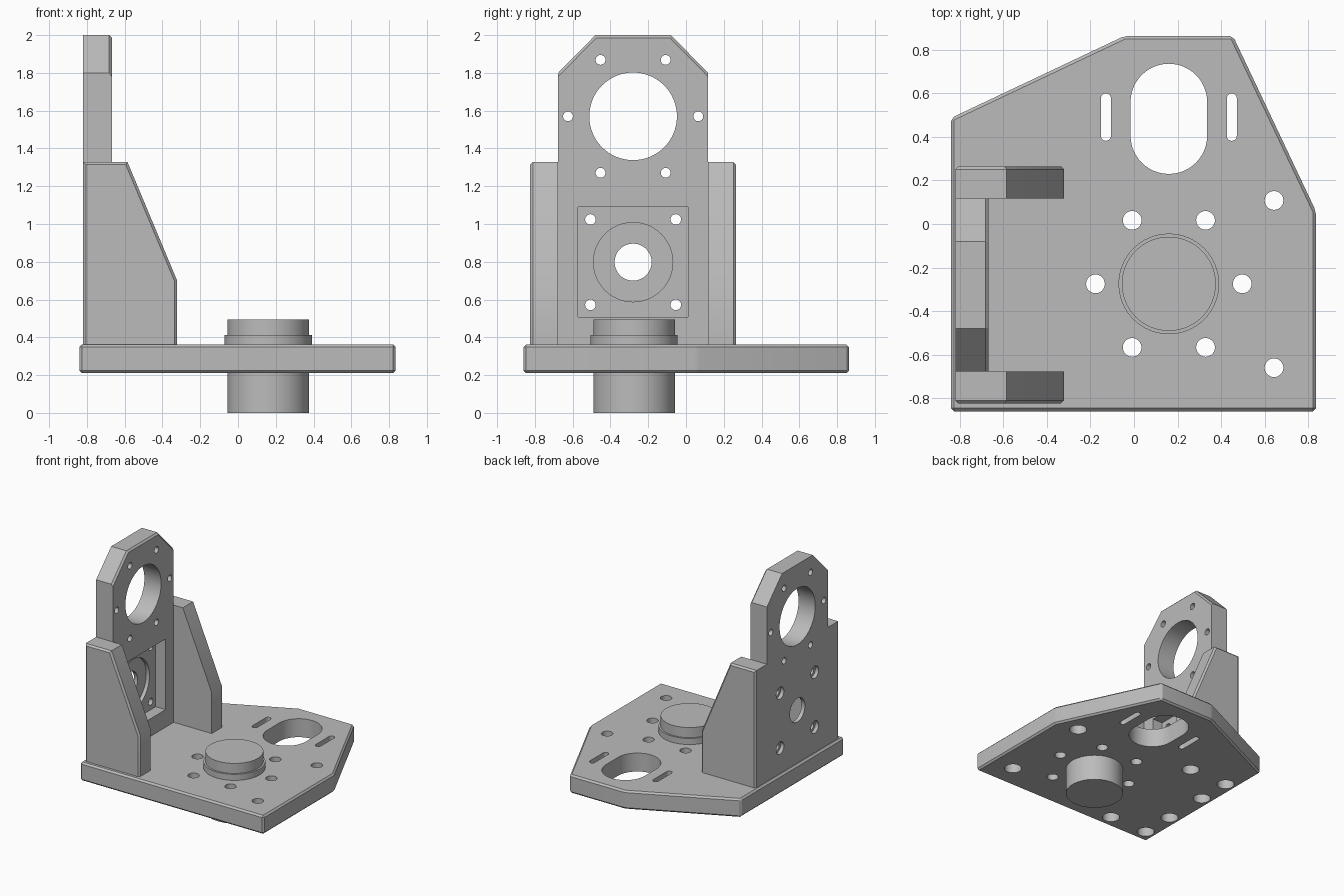
import bpy, bmesh, math
from mathutils import Matrix, Vector

cube = bpy.data.objects.get("Cube")
if cube:
    bpy.data.objects.remove(cube, do_unlink=True)

grey = bpy.data.materials.new("machined_grey")
grey.use_nodes = True
GREY = (0.5, 0.5, 0.5, 1)
grey.diffuse_color = GREY
grey.node_tree.nodes["Principled BSDF"].inputs["Base Color"].default_value = GREY

# Maps (u, v, depth) to world axes for profiles drawn in each plane
PLANES = {
    "xy": lambda u, v, d: (u, v, d),
    "yz": lambda u, v, d: (d, u, v),
    "xz": lambda u, v, d: (u, d, v),
}
CHAMFER = 0.014


def prism(name, plane, profile, d0, d1, chamfer=None):
    """Extrude a profile; chamfer(edge) picks the edges to bevel."""
    to_world = PLANES[plane]
    bm = bmesh.new()
    face = bm.faces.new([bm.verts.new(to_world(u, v, d0)) for u, v in profile])
    moved = bmesh.ops.extrude_face_region(bm, geom=[face])["geom"]
    step = Vector(to_world(0, 0, d1 - d0))
    bmesh.ops.translate(bm, vec=step, verts=[g for g in moved if isinstance(g, bmesh.types.BMVert)])
    bmesh.ops.recalc_face_normals(bm, faces=bm.faces)
    if chamfer:
        edges = [e for e in bm.edges if chamfer(e)]
        bmesh.ops.bevel(bm, geom=edges, offset=CHAMFER, segments=1, affect="EDGES")
    mesh = bpy.data.meshes.new(name)
    bm.to_mesh(mesh)
    bm.free()
    mesh.materials.append(grey)
    obj = bpy.data.objects.new(name, mesh)
    bpy.context.collection.objects.link(obj)
    return obj


def circle(u, v, r, stretch=0, n=48):
    """Circle, or an upright slot when stretch separates its two halves."""
    pts = []
    for i in range(n + 1 if stretch else n):
        a = math.tau * i / n
        if stretch and i == n:
            break
        s = math.sin(a)
        shift = stretch if s > 1e-6 else -stretch
        if stretch and i == 0:
            pts.append((u + r, v + stretch))
            continue
        if stretch and i == n // 2:
            pts.append((u - r, v + stretch))
        pts.append((u + r * math.cos(a), v + shift + r * s))
    if stretch:
        pts.append((u + r, v - stretch))
    return pts


def ring(u, v, radius):
    return [(u + radius * math.cos(k * math.pi / 3), v + radius * math.sin(k * math.pi / 3))
            for k in range(6)]


def cut(target, plane, profile, d0, d1):
    cutter = prism("cutter", plane, profile, d0, d1)
    cutter.hide_render = True
    mod = target.modifiers.new("cut", "BOOLEAN")
    mod.operation = "DIFFERENCE"
    mod.solver = "EXACT"
    mod.object = cutter
    bpy.context.view_layer.objects.active = target
    bpy.ops.object.modifier_apply(modifier=mod.name)
    bpy.data.objects.remove(cutter, do_unlink=True)


def mid(e):
    return (e.verts[0].co + e.verts[1].co) / 2


# Base plate with chamfered rim
Z0, Z1 = 0.21, 0.362
outline = [(-0.84, -0.86), (0.835, -0.86), (0.835, 0.06), (0.455, 0.863), (-0.045, 0.863), (-0.84, 0.487)]
base = prism("base_plate", "xy", outline, Z0, Z1, lambda e: True)

# Shaft position, bolt circle and slots
SX, SY = 0.16, -0.275
cut(base, "xy", circle(SX, 0.483, 0.176, 0.077), 0, 1)
for x in (SX - 0.289, SX + 0.289):
    cut(base, "xy", circle(x, 0.491, 0.023, 0.086, 24), 0, 1)
for x, y in ring(SX, SY, 0.337):
    cut(base, "xy", circle(x, y, 0.043, n=32), 0, 1)

# Counterbored screw holes, open underneath
WALL_X, FRONT_Y, BACK_Y = -0.745, -0.75, 0.19
screws = [(WALL_X, FRONT_Y), (WALL_X, -0.47), (WALL_X, -0.09), (WALL_X, BACK_Y),
          (-0.4, FRONT_Y), (-0.4, BACK_Y)]
for x, y in screws + [(0.643, 0.108), (0.643, -0.66)]:
    cut(base, "xy", circle(x, y, 0.043, n=32), 0, 1)
    cut(base, "xy", circle(x, y, 0.065, n=32), 0, Z0 + 0.08)

# Upright wall with clipped top corners, chamfered on the inner top edges
CY = -0.28
X0, X1 = -0.82, -0.668
half, top_half = 0.397, 0.2
profile = [(CY - half, Z1), (CY + half, Z1), (CY + half, 1.8), (CY + top_half, 2.0),
           (CY - top_half, 2.0), (CY - half, 1.8)]
wall = prism("upright_wall", "yz", profile, X0, X1,
             lambda e: mid(e).z > 1.85 and mid(e).x > X1 - 0.01)

# Large bore with its bolt circle
cut(wall, "yz", circle(CY, 1.57, 0.232, n=64), -1, 0)
for y, z in ring(CY, 1.57, 0.345):
    cut(wall, "yz", circle(y, z, 0.026, n=24), -1, 0)

# Square motor pocket, round step and centre bore
MZ, S = 0.798, 0.291
cut(wall, "yz", [(CY - S, MZ - S), (CY + S, MZ - S), (CY + S, MZ + S), (CY - S, MZ + S)], X1 - 0.09, 0)
cut(wall, "yz", circle(CY, MZ, 0.21), X1 - 0.12, 0)
cut(wall, "yz", circle(CY, MZ, 0.098), -1, 0)
for sy in (-1, 1):
    for sz in (-1, 1):
        y, z = CY + sy * 0.226, MZ + sz * 0.226
        cut(wall, "yz", circle(y, z, 0.028, n=24), -1, 0)
        cut(wall, "yz", circle(y, z, 0.05, n=24), -1, X0 + 0.03)

# Side gussets, chamfered around their outer faces
gusset = [(X0, Z1), (-0.322, Z1), (-0.322, 0.7), (-0.585, 1.328), (X0, 1.328)]
for name, side in (("front_gusset", -1), ("back_gusset", 1)):
    outer = CY + side * 0.545
    prism(name, "xz", gusset, CY + side * half, outer,
          lambda e: abs(mid(e).y - outer) < 0.01 and mid(e).z > Z1 + 0.01)

# Shaft and its collar
prism("shaft", "xy", circle(SX, SY, 0.216, n=64), 0, 0.495)
prism("shaft_collar", "xy", circle(SX, SY, 0.231, n=64), Z0 + 0.01, 0.412)

# Smooth the round bores and keep sharp edges
for obj in bpy.context.collection.objects:
    if obj.type == "MESH" and grey.name in obj.data.materials:
        bpy.ops.object.select_all(action="DESELECT")
        obj.select_set(True)
        bpy.context.view_layer.objects.active = obj
        bpy.ops.object.shade_smooth_by_angle(angle=math.radians(25))
